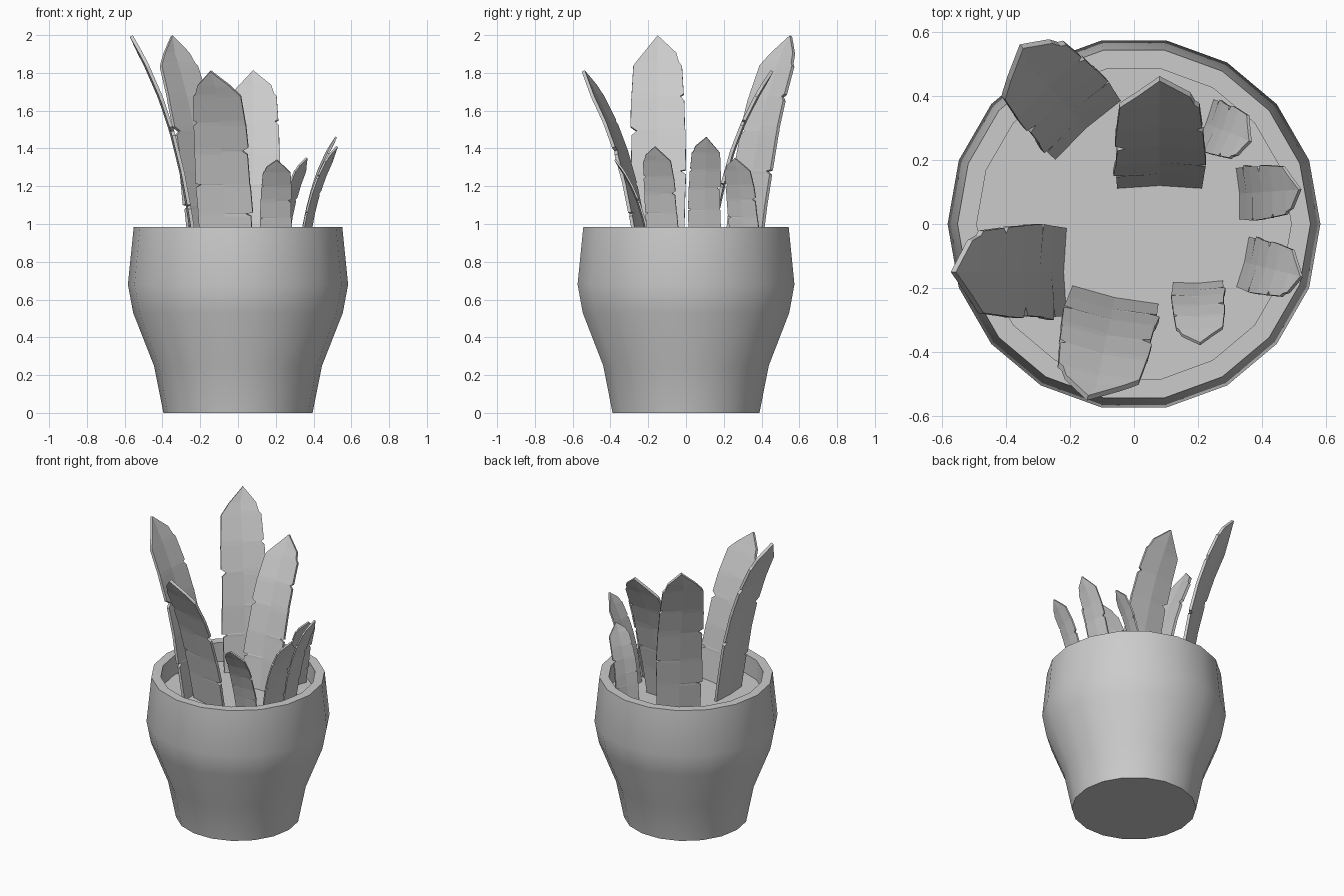
import bpy, bmesh
from math import sin, cos, radians, tau

if "Cube" in bpy.data.objects:
    bpy.data.objects.remove(bpy.data.objects["Cube"])

SOIL = 0.85
SIDES = 18

def add_object(name, bm):
    bmesh.ops.recalc_face_normals(bm, faces=bm.faces[:])
    mesh = bpy.data.meshes.new(name)
    bm.to_mesh(mesh)
    bm.free()
    ob = bpy.data.objects.new(name, mesh)
    bpy.context.collection.objects.link(ob)
    return ob

# Pot: revolved profile (radius, height), outside up, over the rim, down to the soil
profile = [(0.395, 0), (0.445, 0.25), (0.555, 0.53), (0.583, 0.68),
           (0.552, 0.985), (0.492, 0.985), (0.492, SOIL)]
bm = bmesh.new()
rings = [[bm.verts.new((r * cos(tau * i / SIDES), r * sin(tau * i / SIDES), z))
          for i in range(SIDES)] for r, z in profile]
for a, b in zip(rings, rings[1:]):
    for i in range(SIDES):
        j = (i + 1) % SIDES
        bm.faces.new((a[i], a[j], b[j], b[i]))
bm.faces.new(rings[0])
bm.faces.new(rings[-1])
pot = add_object("pot", bm)
bpy.context.view_layer.objects.active = pot
pot.select_set(True)
bpy.ops.object.shade_smooth_by_angle(angle=radians(35))
pot.select_set(False)

# Leaf outline: height fraction, left and right half width (dips are notches)
rows = [(0, .46, .46), (.20, .48, .47), (.215, .48, .37), (.22, .48, .50),
        (.36, .50, .48), (.375, .40, .47), (.38, .50, .47), (.54, .49, .46),
        (.56, .49, .37), (.58, .48, .48), (.70, .47, .47), (.72, .40, .46),
        (.73, .46, .46), (.86, .43, .43), (.875, .38, .39), (.92, .33, .25)]

def leaf(name, x, y, angle, height, lean, width, tip_side=0):
    d = (cos(radians(angle)), sin(radians(angle)))
    bm = bmesh.new()

    def point(t, s, ridge=0.0):
        w = lean * (.5 * t + .5 * t ** 3) + ridge
        return bm.verts.new((x + d[0] * w - d[1] * s * width,
                             y + d[1] * w + d[0] * s * width,
                             SOIL + height * t))

    grid = [(point(t, -l), point(t, 0, .03 * width), point(t, r)) for t, l, r in rows]
    for a, b in zip(grid, grid[1:]):
        bm.faces.new((a[0], a[1], b[1], b[0]))
        bm.faces.new((a[1], a[2], b[2], b[1]))
    tip = point(1, tip_side)
    a = grid[-1]
    bm.faces.new((a[0], a[1], tip))
    bm.faces.new((a[1], a[2], tip))
    ob = add_object(name, bm)
    mod = ob.modifiers.new("thickness", 'SOLIDIFY')
    mod.thickness = .06 * width
    mod.offset = 0

# Large leaves, then small leaves: base x, y, direction, height, lean, width, tip shift
leaves = [("large_leaf", -.22, -.15, 180, 1.145, .345, .30),
          ("large_leaf", -.15, .30, 132, 1.145, .325, .30, -.07),
          ("large_leaf", -.06, -.23, -102, .96, .325, .30, -.06),
          ("large_leaf", .08, .12, 90, .96, .335, .29),
          ("small_leaf", .33, .095, 4, .61, .19, .175),
          ("small_leaf", .345, -.12, -14, .56, .185, .175),
          ("small_leaf", .20, -.185, -88, .49, .19, .17),
          ("small_leaf", .225, .315, -22, .50, .15, .17)]
for i, (name, *args) in enumerate(leaves):
    leaf(f"{name}_{i + 1}", *args)
